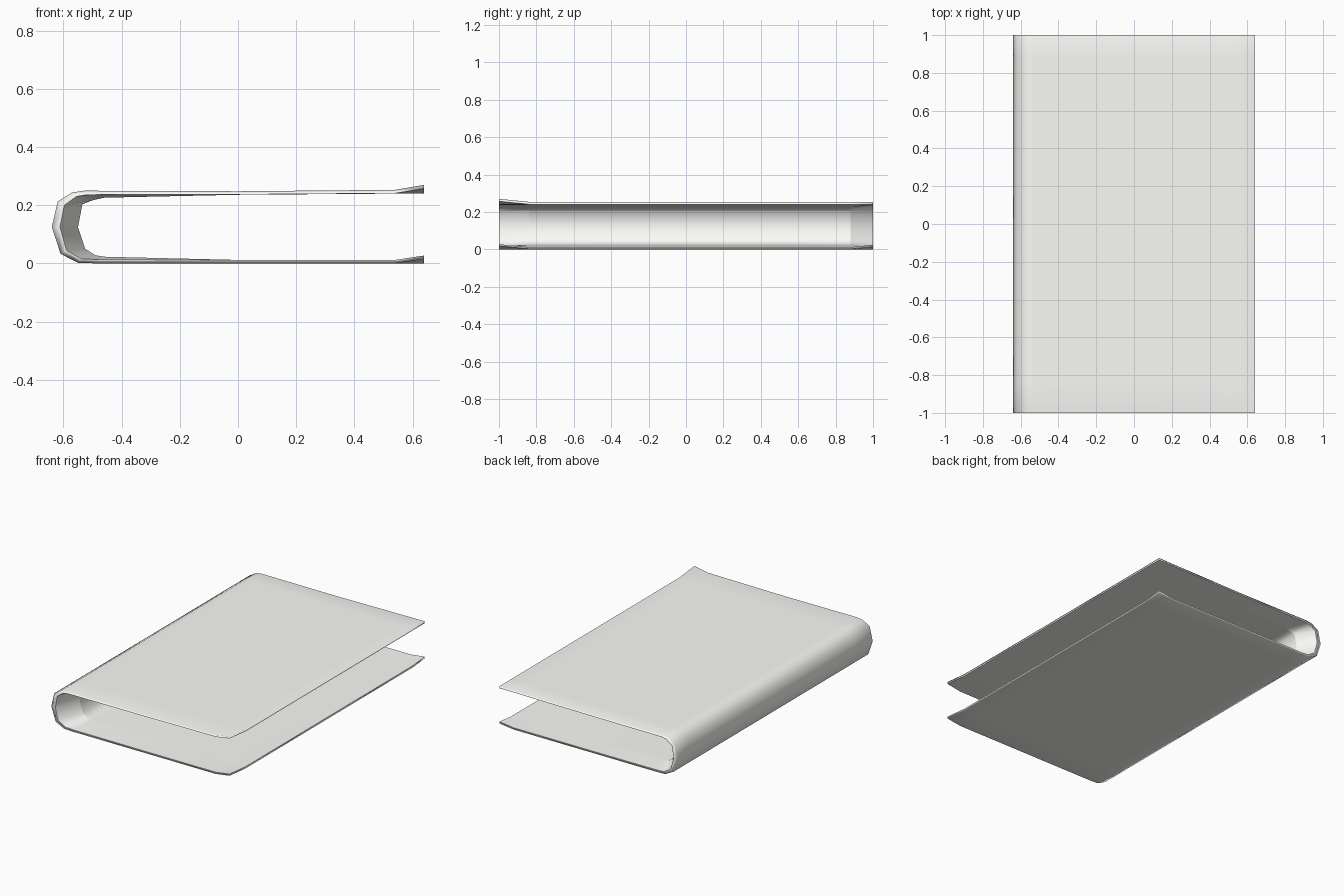
import bpy, bmesh

if "Cube" in bpy.data.objects:
    bpy.data.objects.remove(bpy.data.objects["Cube"])

# Cross-sections (x, z), running from the lower lip round the spine to the upper lip
OUTER = [(.64, 0), (.54, 0), (0, 0), (-.48, 0), (-.55, .002), (-.61, .033),
         (-.64, .125), (-.62, .213), (-.57, .244), (-.53, .25), (0, .248), (.54, .253), (.64, .254)]
RIM = [(.64, .012), (.54, .012), (0, .012), (-.48, .013), (-.54, .016), (-.59, .045),
       (-.612, .125), (-.597, .2), (-.555, .23), (-.52, .236), (0, .237), (.54, .241), (.64, .241)]
PANEL = [(.64, .012), (.54, .011), (0, .011), (-.46, .023), (-.49, .028), (-.525, .05),
         (-.55, .125), (-.535, .203), (-.50, .217), (-.46, .226), (0, .236), (.54, .24), (.64, .241)]
YS = [-1, -.84, 0, .88, 1]
N, M = len(OUTER), len(YS)

bm = bmesh.new()


def curl(i, j):
    """Lift of the lip corners."""
    if j not in (0, M - 1):
        return 0
    if i == 0:
        return .015 if j == 0 else .012
    if i == N - 1:
        return .016 if j == 0 else 0
    return 0


def grid(inner):
    rows = []
    for j, y in enumerate(YS):
        prof = (RIM if j in (0, M - 1) else PANEL) if inner else OUTER
        rows.append([bm.verts.new((x, y, z + curl(i, j))) for i, (x, z) in enumerate(prof)])
    return rows


outside, inside = grid(False), grid(True)

# Outer skin and inner lining
for rows in (outside, inside):
    for j in range(M - 1):
        for i in range(N - 1):
            bm.faces.new((rows[j][i], rows[j][i + 1], rows[j + 1][i + 1], rows[j + 1][i]))

# Thin soft rim joining the two skins
border = ([(0, i) for i in range(N)] + [(j, N - 1) for j in range(1, M)]
          + [(M - 1, i) for i in range(N - 2, -1, -1)] + [(j, 0) for j in range(M - 2, 0, -1)])
for (a, b), (c, d) in zip(border, border[1:] + border[:1]):
    bm.faces.new((outside[a][b], outside[c][d], inside[c][d], inside[a][b]))
    bm.edges.get((inside[a][b], inside[c][d])).smooth = False
bmesh.ops.recalc_face_normals(bm, faces=bm.faces)

# Inset lining panel, cut free from the turned-in border
ring = []
for j in (1, M - 2):
    ring += [bm.edges.get((inside[j][i], inside[j][i + 1])) for i in range(1, N - 2)]
for i in (1, N - 2):
    ring += [bm.edges.get((inside[j][i], inside[j + 1][i])) for j in range(1, M - 2)]
bmesh.ops.split_edges(bm, edges=ring)

for f in bm.faces:
    f.smooth = True
mesh = bpy.data.meshes.new("book_cover")
bm.to_mesh(mesh)
bm.free()
cover = bpy.data.objects.new("book_cover", mesh)
bpy.context.collection.objects.link(cover)

# Shade by face area so the boards stay flat up to their soft rims
normals = cover.modifiers.new("soft_rim", 'WEIGHTED_NORMAL')
normals.keep_sharp = True
normals.weight = 40

# Off-white covering
paper = bpy.data.materials.new("off_white")
paper.diffuse_color = (.97, .98, .945, 1)
paper.use_nodes = True
paper.node_tree.nodes["Principled BSDF"].inputs["Base Color"].default_value = paper.diffuse_color
mesh.materials.append(paper)
